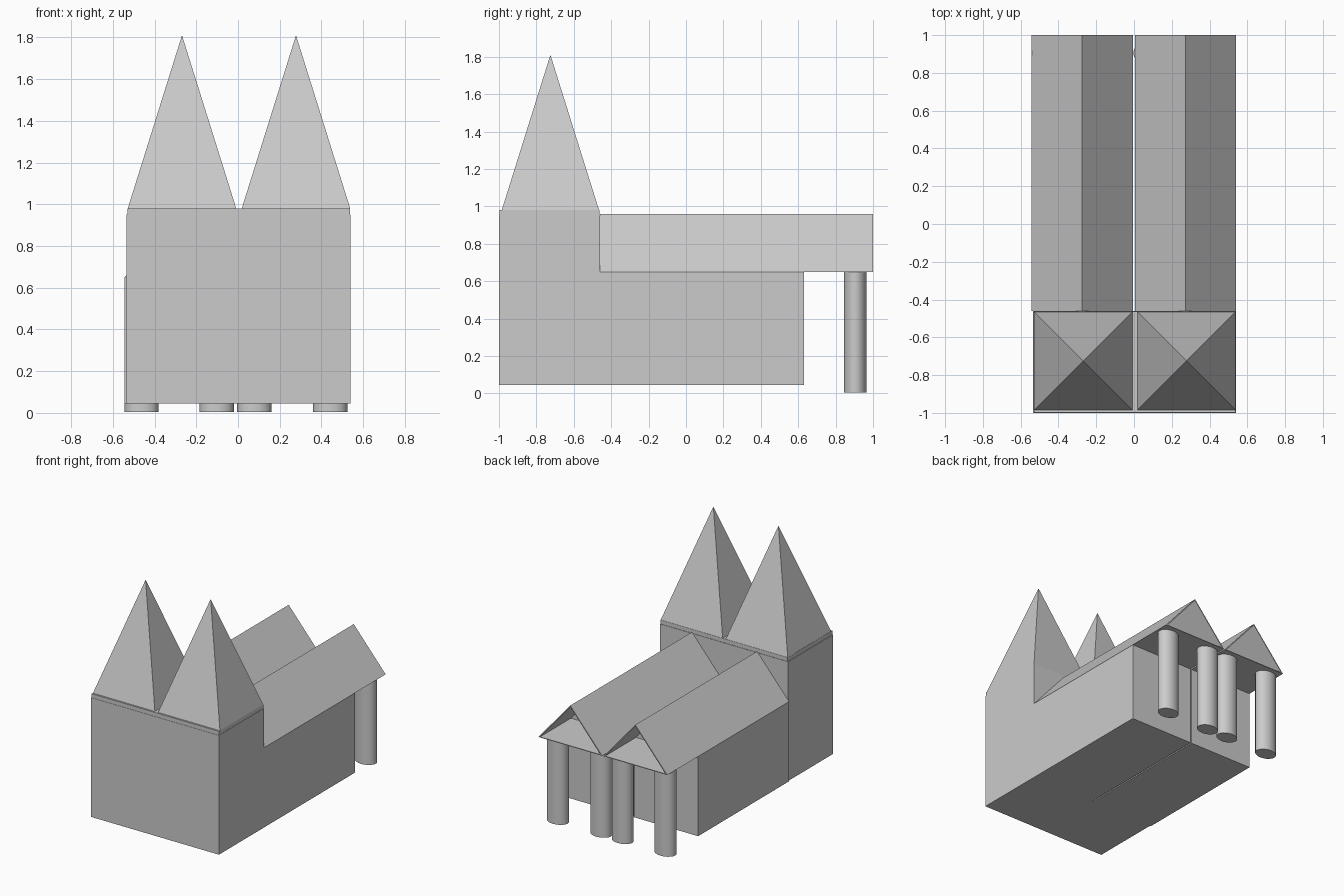
import bpy, bmesh, math

if "Cube" in bpy.data.objects:
    bpy.data.objects.remove(bpy.data.objects["Cube"])

stone = bpy.data.materials.new("grey stone")
stone.diffuse_color = (0.6, 0.6, 0.6, 1)
stone.use_nodes = True
stone.node_tree.nodes["Principled BSDF"].inputs["Base Color"].default_value = stone.diffuse_color


def make(name, verts, faces):
    me = bpy.data.meshes.new(name)
    me.from_pydata(verts, [], faces)
    bm = bmesh.new()
    bm.from_mesh(me)
    bmesh.ops.recalc_face_normals(bm, faces=bm.faces)
    bm.to_mesh(me)
    bm.free()
    ob = bpy.data.objects.new(name, me)
    bpy.context.collection.objects.link(ob)
    me.materials.append(stone)
    return ob


def box(name, x0, x1, y0, y1, z0, z1):
    v = [(x, y, z) for z in (z0, z1) for y in (y0, y1) for x in (x0, x1)]
    return make(name, v, [(0, 1, 3, 2), (4, 5, 7, 6), (0, 1, 5, 4),
                          (2, 3, 7, 6), (0, 2, 6, 4), (1, 3, 7, 5)])


# Front block with a thin cap
box("front_block", -0.535, 0.54, -1.0, -0.46, 0.045, 0.95)
box("front_block_cap", -0.53, 0.538, -0.998, -0.463, 0.95, 0.98)

for side, x0, x1 in (("left", -0.543, -0.006), ("right", 0.004, 0.54)):
    mid = (x0 + x1) / 2

    # Spire
    cx, cy, h = mid + 0.006, -0.725, 0.26
    base = [(cx + a * h, cy + b * h, 0.98) for a, b in ((-1, -1), (1, -1), (1, 1), (-1, 1))]
    make(side + "_spire", base + [(cx, cy, 1.81)],
         [(0, 1, 2, 3), (0, 1, 4), (1, 2, 4), (2, 3, 4), (3, 0, 4)])

    # Hall: gabled solid behind the front block
    prof = [(x0, 0.045), (x1, 0.045), (x1, 0.65), (mid, 0.96), (x0, 0.65)]
    v = [(x, y, z) for y in (-0.46, 0.63) for x, z in prof]
    make(side + "_hall", v, [tuple(range(5)), tuple(range(5, 10))] +
         [(i, (i + 1) % 5, (i + 1) % 5 + 5, i + 5) for i in range(5)])

    # Porch roof: hollow triangular tube, open at the back
    tri = [(x0, 0.65), (x1, 0.65), (mid, 0.96)]
    inner = [(x0 + 0.015, 0.655), (x1 - 0.015, 0.655), (mid, 0.95)]
    v = [(x, y, z) for y in (0.63, 1.0) for x, z in tri + inner]
    f = []
    for i in range(3):
        j = (i + 1) % 3
        f += [(i, j, j + 6, i + 6), (i + 3, j + 3, j + 9, i + 9),
              (i + 6, j + 6, j + 9, i + 9), (i, j, j + 3, i + 3)]
    make(side + "_porch_roof", v, f)

# Oval porch columns
for i, x in enumerate((-0.462, -0.102, 0.078, 0.442)):
    bpy.ops.mesh.primitive_cylinder_add(vertices=20, radius=1, depth=0.648,
                                        location=(x, 0.905, 0.328))
    ob = bpy.context.object
    ob.name = f"porch_column_{i + 1}"
    ob.scale = (0.082, 0.061, 1)
    bpy.ops.object.transform_apply(location=False, rotation=False, scale=True)
    ob.data.materials.append(stone)
    bpy.ops.object.shade_smooth_by_angle(angle=math.radians(40))
